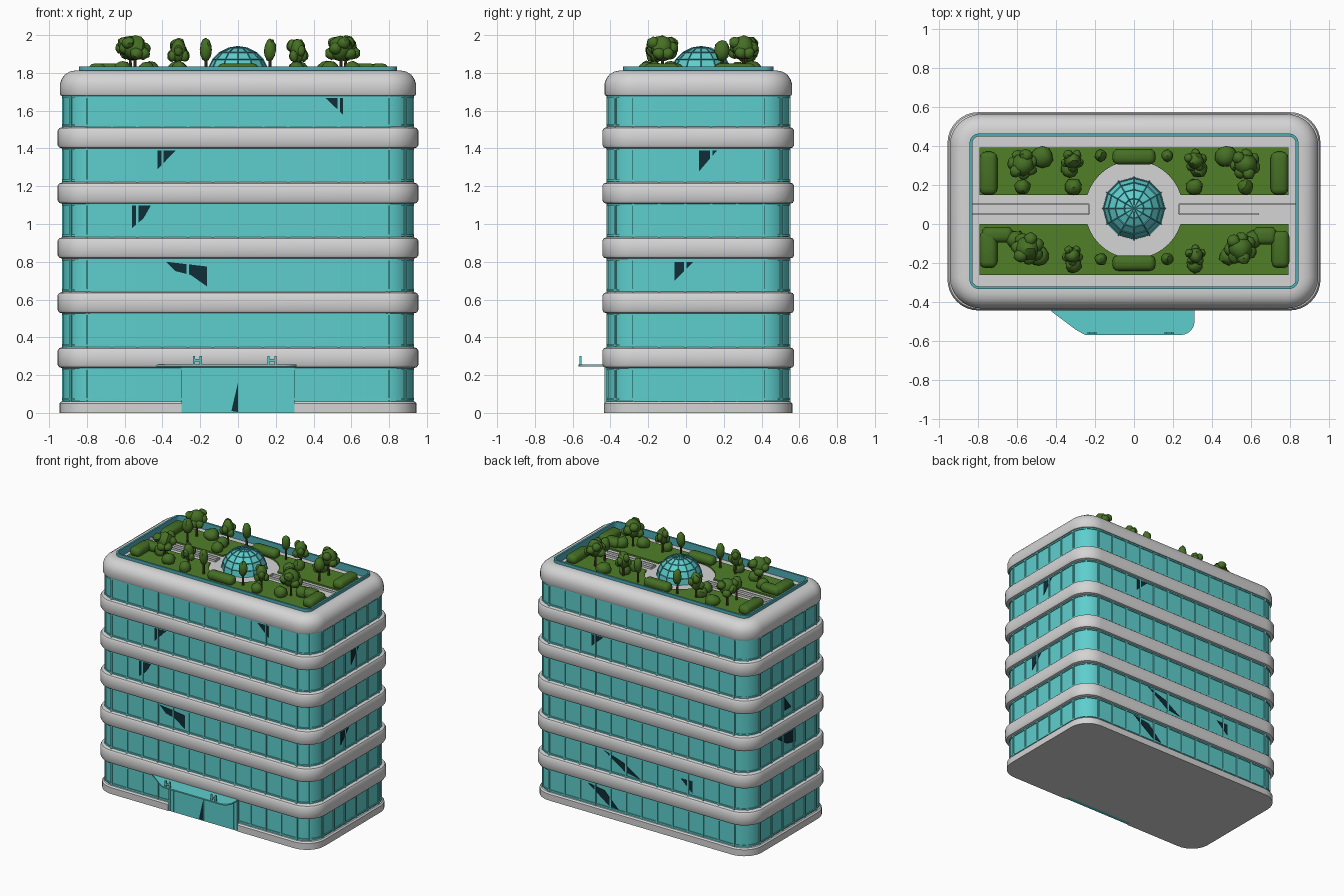
import bpy, bmesh, math, random
from mathutils import Vector, Matrix

if "Cube" in bpy.data.objects:
    bpy.data.objects.remove(bpy.data.objects["Cube"])
random.seed(4)
CY = 0.065                                   # building centre in y


def mat(name, c):
    m = bpy.data.materials.new(name)
    m.diffuse_color = (*c, 1)
    m.use_nodes = True
    m.node_tree.nodes["Principled BSDF"].inputs["Base Color"].default_value = m.diffuse_color
    return m


WHITE = mat("light_grey", (0.66, 0.66, 0.66))
TEAL = mat("teal_glass", (0.11, 0.62, 0.61))
BLUE = mat("rail_glass", (0.075, 0.42, 0.47))
DARK = mat("dark_interior", (0.005, 0.026, 0.038))
GRASS = mat("grass_green", (0.08, 0.21, 0.022))
LEAF = mat("leaf_green", (0.06, 0.16, 0.018))
BARK = mat("bark_brown", (0.10, 0.06, 0.025))


def finish(bm, name, m, smooth=35, fix=True):
    if fix:
        bmesh.ops.recalc_face_normals(bm, faces=bm.faces)
    me = bpy.data.meshes.new(name)
    bm.to_mesh(me)
    bm.free()
    ob = bpy.data.objects.new(name, me)
    bpy.context.collection.objects.link(ob)
    me.materials.append(m)
    if smooth:
        bpy.ops.object.select_all(action='DESELECT')
        ob.select_set(True)
        bpy.context.view_layer.objects.active = ob
        bpy.ops.object.shade_smooth_by_angle(angle=math.radians(smooth))
    return ob


def outline(hx, hy, r, notch=0, n=8):
    """Rounded rectangle; optional notch in the front edge."""
    pts = []
    for i, (sx, sy) in enumerate(((1, 1), (-1, 1), (-1, -1), (1, -1))):
        for k in range(n + 1):
            a = math.pi / 2 * (i + k / n)
            pts.append((sx * (hx - r) + r * math.cos(a), CY + sy * (hy - r) + r * math.sin(a)))
        if i == 2 and notch:
            y0, y1 = CY - hy, CY - hy + 0.035
            pts += [(-notch, y0), (-notch, y1), (notch, y1), (notch, y0)]
    return pts


def loft(bm, hx, hy, r, profile, notch=0, closed=False):
    """Stack rounded rectangles along an (inset, z) profile."""
    rings = []
    for d, z in profile:
        o = outline(hx - d, hy - d, max(r - d, 0.02), notch)
        rings.append([bm.verts.new((x, y, z)) for x, y in o])
    pairs = list(zip(rings, rings[1:])) + ([(rings[-1], rings[0])] if closed else [])
    for a, b in pairs:
        for i in range(len(a)):
            j = (i + 1) % len(a)
            bm.faces.new((a[i], a[j], b[j], b[i]))
    if not closed:
        bm.faces.new(rings[0][::-1])
        bm.faces.new(rings[-1])


def box(bm, c, s, rot=0):
    M = Matrix.Translation(c) @ Matrix.Rotation(rot, 4, 'Z') @ Matrix.Diagonal((*s, 1))
    return bmesh.ops.create_cube(bm, size=1, matrix=M)['verts']


def prism(bm, pts, d):
    """Extrude a flat 3D polygon by vector d."""
    a = [bm.verts.new(p) for p in pts]
    b = [bm.verts.new(Vector(p) + Vector(d)) for p in pts]
    bm.faces.new(a[::-1])
    bm.faces.new(b)
    for i in range(len(a)):
        j = (i + 1) % len(a)
        bm.faces.new((a[i], a[j], b[j], b[i]))


# Floor bands and base
bm = bmesh.new()
for z0, z1 in ((0.24, 0.345), (0.53, 0.637), (0.82, 0.927), (1.11, 1.217), (1.403, 1.51)):
    loft(bm, 0.955, 0.508, 0.16, [(0.03, z0 - 0.005), (0.008, z0 + 0.002), (0, z0 + 0.015),
                                  (0, z1 - 0.015), (0.008, z1 - 0.003), (0.03, z1 + 0.005)])
finish(bm, "floor_bands", WHITE)
bm = bmesh.new()
loft(bm, 0.945, 0.498, 0.155, [(0, 0), (0, 0.05), (0.01, 0.06), (0.03, 0.063)], notch=0.3)
finish(bm, "base_plinth", WHITE, 30)

# Rounded roof slab with sunken terrace
bm = bmesh.new()
loft(bm, 0.943, 0.497, 0.16, [(0.03, 1.672), (0.005, 1.68), (0, 1.69), (0, 1.74), (0.008, 1.766),
                              (0.025, 1.79), (0.05, 1.806), (0.078, 1.812), (0.10, 1.812), (0.10, 1.78)])
finish(bm, "roof_slab", WHITE)

# Window walls, mullions and thin rails
floors = ((0.06, 0.24), (0.345, 0.53), (0.637, 0.82), (0.927, 1.11), (1.217, 1.403), (1.51, 1.68))
GX, GY = 0.925, 0.48
glass, frame = bmesh.new(), bmesh.new()
for f, (z0, z1) in enumerate(floors):
    loft(glass, GX, GY, 0.145, [(0, z0 - 0.01), (0, z1 + 0.01)])
    zc, h = (z0 + z1) / 2, z1 - z0
    for z in (z0 + 0.008, z1 - 0.012):
        loft(frame, GX + 0.006, GY + 0.006, 0.15, [(0, z), (0, z + 0.01), (0.01, z + 0.01), (0.01, z)],
             closed=True)
    for s in (-1, 1):
        for i in range(13):
            x = -0.8 + i * 1.6 / 12
            if not (f == 0 and s < 0 and abs(x) < 0.3):
                box(frame, (x, CY + s * GY, zc), (0.012, 0.014, h))
        for i in range(6):
            box(frame, (s * GX, CY - 0.345 + i * 0.138, zc), (0.014, 0.012, h))
        for t in (-1, 1):                    # corner mullions
            q = 0.145 * (1 - math.sqrt(0.5))
            box(frame, (s * (GX - q), CY + t * (GY - q), zc), (0.014, 0.012, h), s * t * math.pi / 4)
finish(glass, "window_walls", TEAL)
finish(frame, "window_frames", TEAL, 0)

# Entrance glazing
bm = bmesh.new()
box(bm, (0, -0.412, 0.12), (0.6, 0.03, 0.24))
for x in (-0.29, -0.26, 0, 0.26, 0.29):
    box(bm, (x, -0.427, 0.12), (0.008, 0.008, 0.235))
finish(bm, "entrance", TEAL, 0)

# Canopy with small uprights
bm = bmesh.new()
pts = [(-0.44, -0.43), (-0.42, -0.45), (-0.30, -0.54), (-0.25, -0.568)]
pts += [(0.24 + 0.07 * math.sin(a), -0.498 - 0.07 * math.cos(a)) for a in [k * math.pi / 12 for k in range(7)]]
pts += [(0.31, -0.43)]
prism(bm, [(x, y, 0.245) for x, y in pts], (0, 0, 0.01))
for x in (-0.215, 0.18):
    for dx in (-0.018, 0.018):
        box(bm, (x + dx, -0.558, 0.278), (0.012, 0.01, 0.048))
    box(bm, (x, -0.558, 0.278), (0.036, 0.01, 0.012))
finish(bm, "entrance_canopy", TEAL, 0)

# Dark open panes, as thin plates on each side
bm = bmesh.new()
yf, yb = CY - GY - 0.003, CY + GY + 0.003
for p in ([(0.46, 1.67), (0.555, 1.67), (0.555, 1.58)],
          [(-0.425, 1.39), (-0.33, 1.39), (-0.425, 1.29)],
          [(-0.56, 1.10), (-0.46, 1.10), (-0.50, 1.03), (-0.56, 0.98)],
          [(-0.38, 0.80), (-0.165, 0.775), (-0.165, 0.67), (-0.25, 0.73), (-0.33, 0.75)],
          [(0, 0.16), (0, 0.005), (-0.035, 0.01)]):
    y = yf if p[0][1] > 0.2 else -0.429
    prism(bm, [(x, y, z) for x, z in p], (0, -0.003, 0))
for p in ([(0.43, 1.39), (0.33, 1.39), (0.43, 1.30)],
          [(0.32, 0.51), (0.16, 0.46), (0.02, 0.37), (0.14, 0.39)],
          [(-0.34, 0.47), (-0.44, 0.47), (-0.44, 0.38)],
          [(0.46, 0.22), (0.32, 0.20), (0.20, 0.08), (0.28, 0.09)]):
    prism(bm, [(x, yb, z) for x, z in p], (0, 0.003, 0))
for s, p in ((1, [(0.07, 1.39), (0.165, 1.39), (0.07, 1.28)]),
             (1, [(-0.06, 0.80), (0.04, 0.80), (-0.06, 0.70)]),
             (-1, [(0.11, 1.09), (0.11, 0.99), (0.03, 0.99)]),
             (-1, [(0.20, 0.80), (-0.02, 0.80), (-0.02, 0.70), (0.08, 0.72)])):
    prism(bm, [(s * (GX + 0.003), y, z) for y, z in p], (s * 0.003, 0, 0))
finish(bm, "dark_panes", DARK, 0)

# Roof glass rail
bm = bmesh.new()
loft(bm, 0.842, 0.398, 0.05, [(0, 1.775), (0, 1.835), (0.014, 1.835), (0.014, 1.775)], closed=True)
finish(bm, "roof_rail", BLUE, 30)

# Lawns wrapped around the dome plaza
bm = bmesh.new()
for s in (1, -1):
    y_in, y_out = (0.148, 0.392) if s > 0 else (0, -0.26)
    a0 = math.asin((y_in - 0.074) * s / 0.25)
    pts = [(-0.79, y_in), (-0.79, y_out), (0.79, y_out), (0.79, y_in)]
    for k in range(17):
        a = a0 + (math.pi - 2 * a0) * k / 16
        pts.append((0.25 * math.cos(a), 0.074 + s * 0.25 * math.sin(a)))
    prism(bm, [(x, y, 1.778) for x, y in pts], (0, 0, 0.014))
finish(bm, "lawns", GRASS, 0)

# Low path kerbs
bm = bmesh.new()
for s, short in ((-1, 0.25), (1, 0.64)):
    box(bm, (s * 0.53, 0.1, 1.785), (0.6, 0.008, 0.02))
    inner = (0.23 + short) / 2 if s > 0 else 0.53
    box(bm, (s * inner, 0.05, 1.785), (0.41 if s > 0 else 0.6, 0.008, 0.02))
    box(bm, (s * 0.23, 0.075, 1.785), (0.008, 0.05, 0.02))
finish(bm, "path_kerbs", WHITE, 0)

# Faceted glass dome with ribs
for name, m, grow in (("dome_glass", TEAL, 0), ("dome_ribs", BLUE, 0.003)):
    bm = bmesh.new()
    bmesh.ops.create_uvsphere(bm, u_segments=12, v_segments=10, radius=0.16 + grow)
    bmesh.ops.delete(bm, geom=[v for v in bm.verts if v.co.z < -0.01], context='VERTS')
    bmesh.ops.translate(bm, verts=bm.verts, vec=(0, 0.08, 1.776))
    ob = finish(bm, name, m, 0, False)
    if grow:
        w = ob.modifiers.new("ribs", 'WIREFRAME')
        w.thickness = 0.007
        w.use_even_offset = False

# Hedges
bm = bmesh.new()
for x, y, sx, sy in ((-0.745, 0.26, 0.09, 0.22), (0.745, 0.26, 0.09, 0.22), (0, 0.345, 0.22, 0.08),
                     (0, -0.2, 0.22, 0.08), (-0.745, -0.13, 0.09, 0.19), (-0.70, -0.055, 0.16, 0.08),
                     (0.75, -0.13, 0.09, 0.19), (0.67, -0.06, 0.12, 0.09)):
    vs = box(bm, (x, y, 1.815), (sx, sy, 0.07))
    es = {e for v in vs for e in v.link_edges}
    bmesh.ops.bevel(bm, geom=list(es), offset=0.03, segments=3, profile=0.5, affect='EDGES')
finish(bm, "hedges", LEAF, 50)

# Bushes and trees
leaf, bark = bmesh.new(), bmesh.new()


def blob(x, y, z, r, rz, sub=2):
    vs = bmesh.ops.create_icosphere(leaf, subdivisions=sub, radius=1)['verts']
    for v in vs:
        k = random.uniform(0.88, 1.06)
        v.co = Vector((x + v.co.x * r * k, y + v.co.y * r * k, min(z + v.co.z * rz * k, 2.0)))


def tree(x, y, r, zb, zt, lumps):
    bmesh.ops.create_cone(bark, cap_ends=True, segments=8, radius1=0.009, radius2=0.007, depth=zb - 1.75,
                          matrix=Matrix.Translation((x, y, (zb + 1.79) / 2)))
    zc, rz = (zb + zt) / 2, (zt - zb) / 2
    blob(x, y, zc, r * (0.75 if lumps else 1), rz)
    for i in range(lumps):
        a = 2 * math.pi * i / lumps + x
        blob(x + 0.6 * r * math.cos(a), y + 0.6 * r * math.sin(a), zc + (i % 3 - 1) * 0.4 * rz, r * 0.42, rz * 0.48)


for s in (-1, 1):
    tree(s * 0.57, 0.305, 0.08, 1.865, 2.0, 7)
    tree(s * 0.545, -0.125, 0.085, 1.86, 2.0, 7)
    tree(s * 0.315, 0.325, 0.06, 1.85, 1.985, 5)
    tree(s * 0.315, -0.16, 0.055, 1.85, 1.985, 5)
    tree(s * 0.17, 0.35, 0.033, 1.86, 1.985, 0)
    tree(s * 0.17, -0.18, 0.033, 1.86, 1.985, 0)
    tree(s * 0.57, 0.19, 0.042, 1.86, 1.975, 0)
    for x, y, r in ((0.47, 0.345, 0.058), (0.31, 0.19, 0.045), (0.485, -0.165, 0.05),
                    (0.61, -0.08, 0.05), (0.31, -0.21, 0.042), (0.33, 0.28, 0.045)):
        blob(s * x, y, 1.815, r, 0.048)
finish(leaf, "tree_foliage", LEAF, 40)
finish(bark, "tree_trunks", BARK, 40)
